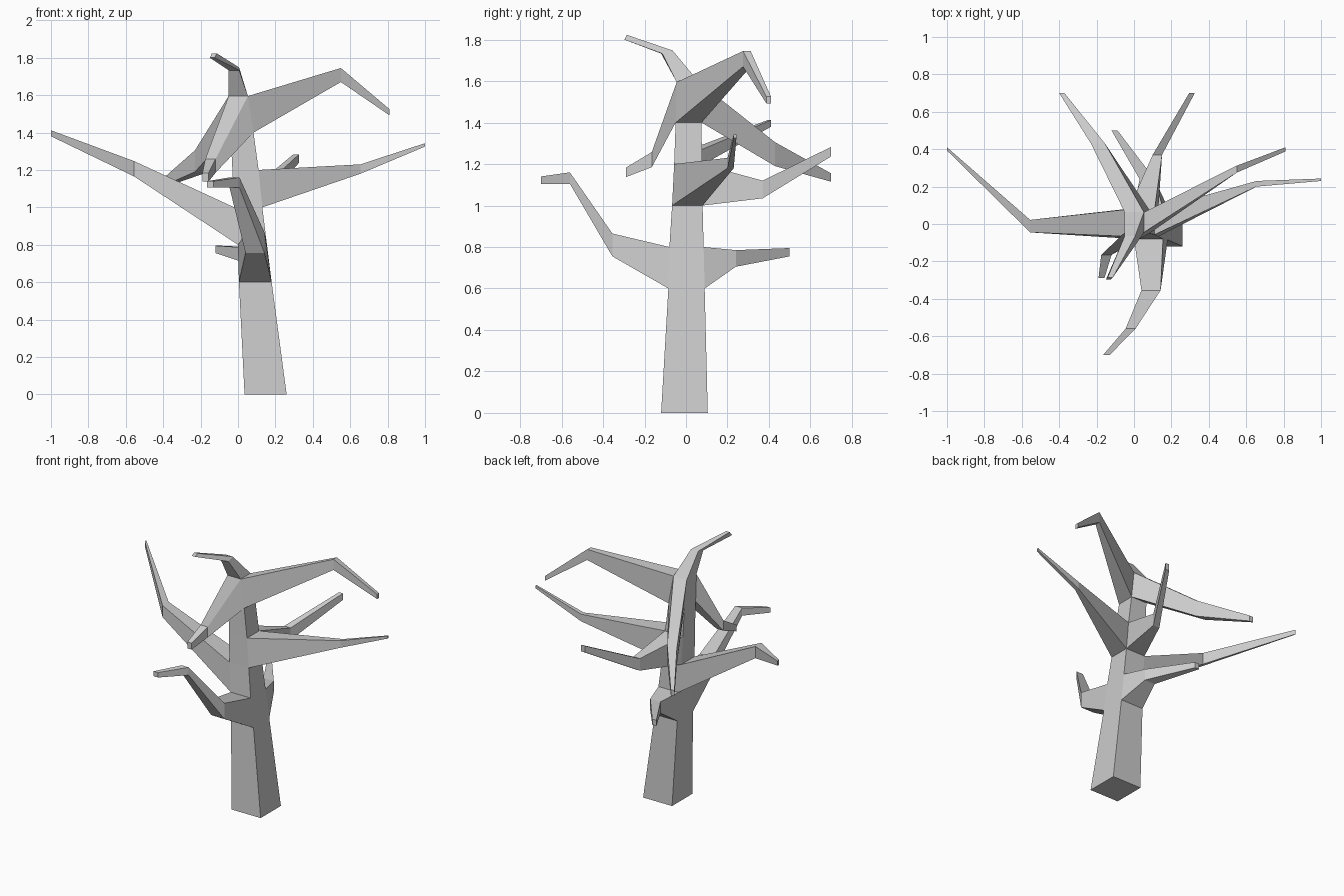
import bpy, bmesh

bm = bmesh.new()

# Trunk cross-sections: z, x min, x max, y min, y max
levels = [
    (0.0, 0.035, 0.26, -0.12, 0.105),
    (0.6, 0.005, 0.18, -0.085, 0.09),
    (0.8, 0.0, 0.155, -0.08, 0.085),
    (1.0, -0.02, 0.13, -0.067, 0.08),
    (1.2, -0.03, 0.11, -0.057, 0.077),
    (1.4, -0.04, 0.083, -0.05, 0.075),
    (1.595, -0.05, 0.053, -0.045, 0.063),
]
trunk = [[bm.verts.new(p) for p in ((x0, y0, z), (x1, y0, z), (x1, y1, z), (x0, y1, z))]
         for z, x0, x1, y0, y1 in levels]

SIDES = {"front": (0, 1), "right": (1, 2), "back": (3, 2), "left": (0, 3)}

# Branches: (trunk segment, side) -> middle and tip sections,
# each as distance along the side axis, width range, height range
branches = {
    (1, "front"): [(-0.355, 0.04, 0.142, 0.755, 0.865), (-0.56, -0.045, 0.008, 1.105, 1.16),
                   (-0.70, -0.165, -0.13, 1.105, 1.14)],
    (1, "back"): [(0.24, 0.03, 0.11, 0.705, 0.785), (0.50, -0.12, -0.088, 0.755, 0.795)],
    (2, "left"): [(-0.555, -0.045, 0.022, 1.165, 1.247), (-1.0, 0.393, 0.41, 1.38, 1.412)],
    (3, "right"): [(0.655, 0.20, 0.23, 1.18, 1.23), (1.0, 0.23, 0.243, 1.325, 1.343)],
    (3, "back"): [(0.37, 0.10, 0.15, 1.035, 1.12), (0.70, 0.295, 0.325, 1.237, 1.283)],
    (5, "front"): [(-0.165, -0.175, -0.12, 1.185, 1.258), (-0.29, -0.19, -0.158, 1.137, 1.183)],
    (5, "right"): [(0.55, 0.275, 0.312, 1.67, 1.745), (0.81, 0.388, 0.41, 1.492, 1.525)],
    (5, "back"): [(0.43, -0.23, -0.155, 1.19, 1.305), (0.70, -0.40, -0.372, 1.115, 1.155)],
}


def bridge(r, s):
    for i in range(4):
        j = (i + 1) % 4
        bm.faces.new((r[i], r[j], s[j], s[i]))


def grow(root, rings):
    for ring in rings:
        bridge(root, ring)
        root = ring
    bm.faces.new(root)


# Trunk walls, left open where a branch grows out
for k in range(len(levels) - 1):
    for side, (a, b) in SIDES.items():
        quad = [trunk[k][a], trunk[k][b], trunk[k + 1][b], trunk[k + 1][a]]
        sections = branches.get((k, side))
        if sections is None:
            bm.faces.new(quad)
            continue
        rings = []
        for d, w0, w1, h0, h1 in sections:
            corners = ((w0, h0), (w1, h0), (w1, h1), (w0, h1))
            across_x = side in ("front", "back")
            rings.append([bm.verts.new((w, d, h) if across_x else (d, w, h))
                          for w, h in corners])
        grow(quad, rings)
bm.faces.new(trunk[0])

# Bent crown tip
bend = [(-0.05, -0.12, 1.733), (0.006, -0.115, 1.733), (0.006, -0.065, 1.748), (-0.05, -0.065, 1.748)]
tip = [(-0.15, -0.297, 1.80), (-0.125, -0.297, 1.80), (-0.113, -0.285, 1.823), (-0.14, -0.285, 1.823)]
grow(trunk[-1], [[bm.verts.new(p) for p in ring] for ring in (bend, tip)])

bmesh.ops.recalc_face_normals(bm, faces=bm.faces[:])
mesh = bpy.data.meshes.new("bare_tree")
bm.to_mesh(mesh)
bm.free()
bpy.context.collection.objects.link(bpy.data.objects.new("bare_tree", mesh))
